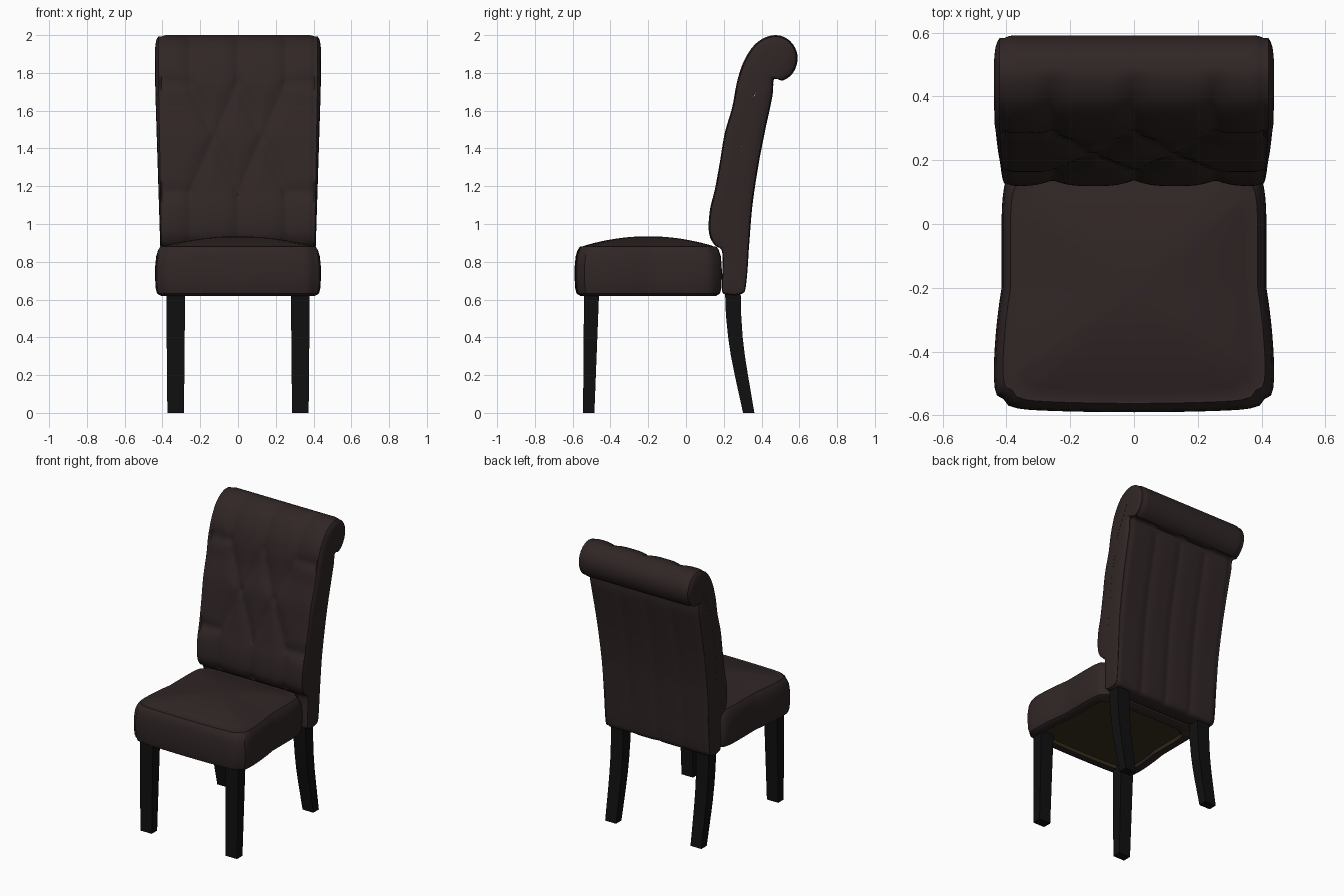
import bpy, bmesh, math
from mathutils import Vector
from mathutils.geometry import interpolate_bezier, intersect_point_line

if "Cube" in bpy.data.objects:
    bpy.data.objects.remove(bpy.data.objects["Cube"], do_unlink=True)


def material(name, rgb):
    m = bpy.data.materials.new(name)
    m.use_nodes = True
    m.diffuse_color = (*rgb, 1)
    bsdf = m.node_tree.nodes["Principled BSDF"]
    bsdf.inputs["Base Color"].default_value = (*rgb, 1)
    bsdf.inputs["Roughness"].default_value = 0.7
    return m


LEATHER = material("dark brown leather", (0.030, 0.019, 0.019))
BLACK = material("black wood", (0.005, 0.005, 0.005))
LINING = material("olive lining", (0.040, 0.030, 0.012))


def clamp(t):
    return max(0.0, min(1.0, t))


def loft(name, rings, mats, caps=False, angle=40, rule=None):
    """Skin closed rings of equal length; rule picks a material per face."""
    bm = bmesh.new()
    loops = [[bm.verts.new(p) for p in ring] for ring in rings]
    n = len(loops[0])
    for a, b in zip(loops, loops[1:]):
        for i in range(n):
            j = (i + 1) % n
            bm.faces.new((a[i], a[j], b[j], b[i]))
    if caps:
        bm.faces.new(loops[0])
        bm.faces.new(loops[-1])
    bmesh.ops.remove_doubles(bm, verts=bm.verts, dist=0.0002)
    bmesh.ops.recalc_face_normals(bm, faces=bm.faces)
    if rule:
        for f in bm.faces:
            f.material_index = rule(f.calc_center_median())
    mesh = bpy.data.meshes.new(name)
    bm.to_mesh(mesh)
    bm.free()
    for m in mats:
        mesh.materials.append(m)
    obj = bpy.data.objects.new(name, mesh)
    bpy.context.collection.objects.link(obj)
    bpy.ops.object.select_all(action="DESELECT")
    obj.select_set(True)
    bpy.context.view_layer.objects.active = obj
    bpy.ops.object.shade_smooth_by_angle(angle=math.radians(angle))
    return obj


# Legs: straight tapered front pair, swept rear pair (y min, y max, z, half width)
def leg(name, cx, sections):
    rings = [[(cx - w, y0, z), (cx + w, y0, z), (cx + w, y1, z), (cx - w, y1, z)]
             for y0, y1, z, w in sections]
    loft(name, rings, [BLACK], caps=True, angle=25)


FRONT = [(-0.545, -0.485, 0, 0.044), (-0.54, -0.46, 0.64, 0.05)]
REAR = [(0.302, 0.362, 0, 0.042), (0.28, 0.345, 0.1, 0.043), (0.258, 0.328, 0.2, 0.044),
        (0.238, 0.312, 0.3, 0.045), (0.223, 0.3, 0.4, 0.046), (0.211, 0.292, 0.52, 0.047),
        (0.206, 0.289, 0.66, 0.048)]
for side, sx in (("left", 1), ("right", -1)):
    leg("front_leg_" + side, sx * 0.33, FRONT)
    leg("rear_leg_" + side, sx * 0.33, REAR)

# Seat cushion: rounded block with crowned top and recessed lining underneath
N = 24
edge = [-1 + 2 * i / N for i in range(N)]
square = ([(t, -1) for t in edge] + [(1, t) for t in edge]
          + [(-t, 1) for t in edge] + [(-1, -t) for t in edge])


def seat_ring(inset, z, s=1.0):
    ring = []
    for u, v in square:
        corner = 0.03 * (abs(u) * abs(v)) ** 12
        y = -0.2 + v * (0.39 - inset - corner)
        if v < 0:
            y += 0.012 * u * u * v * v
        flare = clamp((-0.2 - y) / 0.3)
        w = 0.415 + 0.025 * flare * (2 - flare) - 0.014 * clamp(y / 0.19) ** 2
        x = u * (w - inset - corner)
        ring.append((x * s, -0.2 + (y + 0.2) * s, z))
    return ring


seat = [seat_ring(0.1, 0.64, 0), seat_ring(0.08, 0.64), seat_ring(0.07, 0.622),
        seat_ring(0.03, 0.62), seat_ring(0.01, 0.632), seat_ring(0.003, 0.66),
        seat_ring(0, 0.72), seat_ring(0.001, 0.78), seat_ring(0.006, 0.83),
        seat_ring(0.016, 0.862), seat_ring(0.028, 0.88), seat_ring(0.034, 0.878)]
for k in range(1, 11):
    s = 1 - k / 10
    seat.append(seat_ring(0.034, 0.88 + 0.055 * (1 - s ** 2), s))
loft("seat_cushion", seat, [LEATHER, LINING],
     rule=lambda c: int(c.z < 0.645 and abs(c.x) < 0.345 and -0.52 < c.y < 0.125))

# Backrest side profile (y, z), up the front, over the scroll and down the back
OUTLINE = [(0.2, 0.63), (0.19, 0.66), (0.19, 0.86), (0.15, 0.89), (0.122, 0.95), (0.126, 1.07),
           (0.152, 1.18), (0.178, 1.32), (0.205, 1.48), (0.245, 1.62), (0.272, 1.76),
           (0.315, 1.88), (0.385, 1.968), (0.475, 2.0), (0.55, 1.97), (0.59, 1.895),
           (0.573, 1.81), (0.515, 1.76), (0.468, 1.768), (0.462, 1.735), (0.458, 1.68),
           (0.42, 1.5), (0.385, 1.32), (0.352, 1.1), (0.335, 0.9), (0.318, 0.68), (0.3, 0.632)]
pts = [Vector((0, y, z)) for y, z in OUTLINE]
profile = []
for i, b in enumerate(pts):
    a, c, d = pts[i - 1], pts[(i + 1) % len(pts)], pts[(i + 2) % len(pts)]
    h = (c - b).length / 3
    count = max(3, int(h * 3 / 0.018))
    profile += interpolate_bezier(b, b + (c - a).normalized() * h,
                                  c - (d - b).normalized() * h, c, count + 1)[:-1]
normals = []
for i in range(len(profile)):
    t = (profile[(i + 1) % len(profile)] - profile[i - 1]).normalized()
    normals.append(Vector((0, -t.z, t.y)))

# Tufting: seams between buttons, mirrored left and right
HI, MID, LOW, OUT = 1.75, 1.46, 1.17, 0.255
half = [((0, 2.1), (0, HI)), ((OUT, 2.1), (OUT, HI)), ((OUT, HI), (0.45, HI)),
        ((0, HI), (OUT / 2, MID)), ((OUT, HI), (OUT / 2, MID)),
        ((OUT / 2, MID), (0, LOW)), ((OUT / 2, MID), (OUT, LOW)),
        ((OUT, LOW), (0.45, LOW)), ((0, LOW), (0, 0.8)), ((OUT, LOW), (OUT, 0.8))]
seams = [(Vector((*a, 0)), Vector((*b, 0))) for a, b in half]
buttons = [Vector((x, z, 0)) for x, z in
           ((0, HI), (OUT, HI), (OUT / 2, MID), (0, LOW), (OUT, LOW))]


def nearest(p, a, b):
    q, f = intersect_point_line(p, a, b)
    return a.lerp(b, clamp(f))


def dent(x, p, n):
    q = Vector((abs(x), p.z, 0))
    if n.y < 0 and p.z > 0.88:
        d = min((q - nearest(q, a, b)).length for a, b in seams)
        e = min((q - c).length for c in buttons)
        depth = 0.018 * clamp(1 - d / 0.09) ** 2 + 0.012 * clamp(1 - e / 0.05) ** 2
        return depth * clamp(-n.y * 1.6 + 0.1)
    if n.y > 0 and p.z < 1.74:
        return 0.008 * clamp(1 - min(q.x, abs(q.x - 0.2)) / 0.07) ** 2 * clamp(n.y)
    return 0


# Backrest: tufted columns across, closed by padded side panels folded to a spine
SPINE = [Vector((0, y, z)) for y, z in
         ((0.255, 0.7), (0.24, 1.05), (0.29, 1.4), (0.36, 1.68), (0.46, 1.88))]


def half_width(z):
    return 0.398 + 0.008 * clamp((z - 0.63) / 1.3)


def side_ring(sx, f):
    ring = []
    for p in profile:
        s = min((nearest(p, a, b) for a, b in zip(SPINE, SPINE[1:])),
                key=lambda c: (c - p).length)
        q = p.lerp(s, f)
        puff = 0.010 + 0.023 * clamp((q.z - 0.8) / 0.9)
        x = half_width(p.z) + puff * math.sqrt(clamp(1 - (1 - f) ** 4))
        ring.append((sx * x, q.y, q.z))
    return ring


COLS = 64
folds = (1, 0.75, 0.5, 0.3, 0.16, 0.06)
rings = [side_ring(-1, f) for f in folds]
for i in range(COLS + 1):
    u = -1 + 2 * i / COLS
    rim = 0.008 * clamp((abs(u) - 0.93) / 0.07) ** 2
    rings.append([Vector((u * half_width(p.z), 0, 0)) + p
                  - n * (dent(u * half_width(p.z), p, n) + rim)
                  for p, n in zip(profile, normals)])
rings += [side_ring(1, f) for f in reversed(folds)]
loft("backrest", rings, [LEATHER], angle=45)
